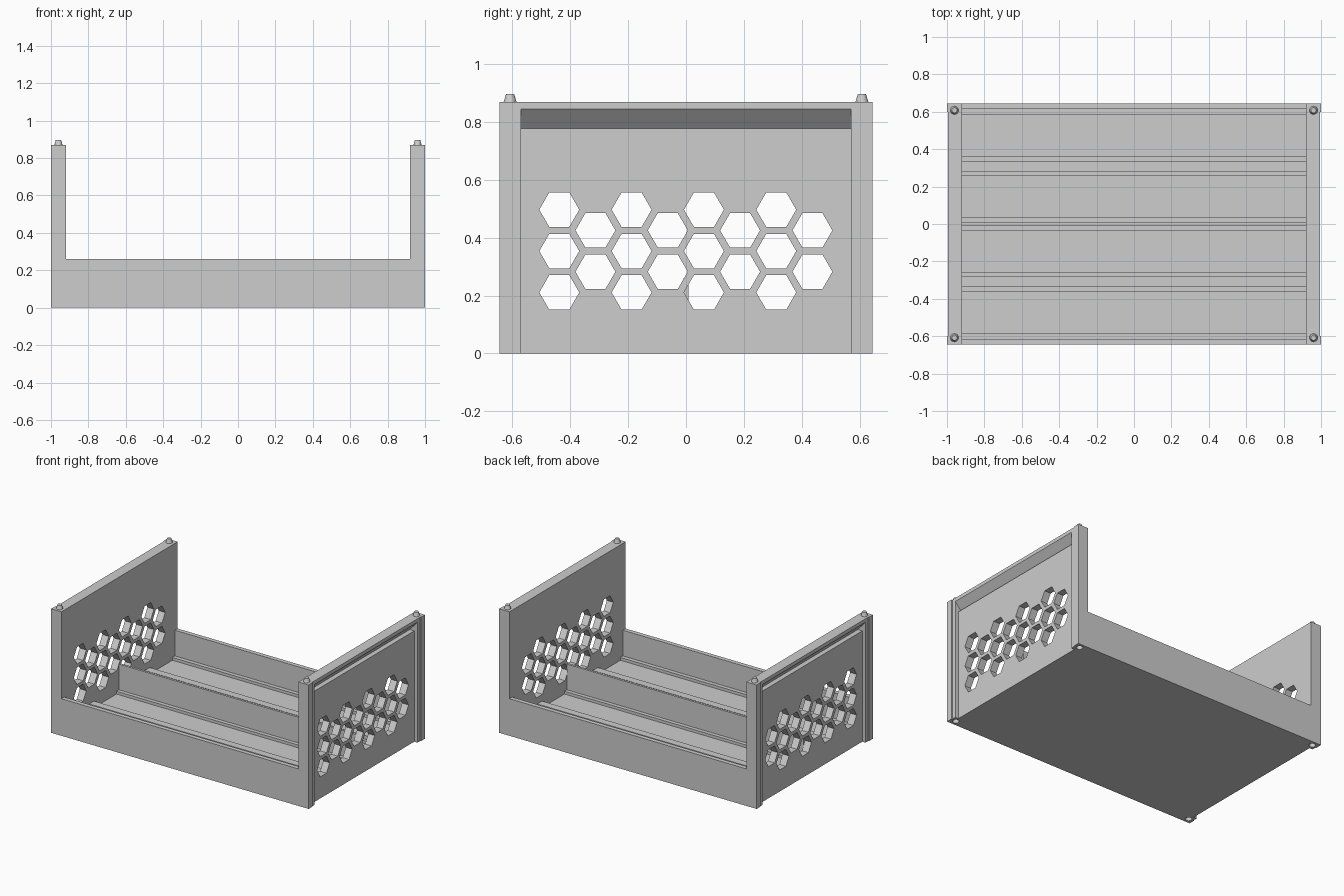
import bpy, bmesh, math
from mathutils import Vector

old = bpy.data.objects.get("Cube")
if old:
    bpy.data.objects.remove(old)

GREY = (0.61, 0.61, 0.61, 1)
mat = bpy.data.materials.new("plain grey")
mat.use_nodes = True
mat.diffuse_color = GREY
mat.node_tree.nodes["Principled BSDF"].inputs["Base Color"].default_value = GREY

X, Y, TOP = 1.0, 0.645, 0.87              # outer half sizes and post height
INNER, WALL = 0.92, 0.26                  # inside of the side walls, low wall height
FLOOR, LEDGE, RIDGE = 0.06, 0.08, 0.105   # levels of the tray bottom


def finish(name, bm):
    bmesh.ops.recalc_face_normals(bm, faces=bm.faces)
    mesh = bpy.data.meshes.new(name)
    bm.to_mesh(mesh)
    bm.free()
    obj = bpy.data.objects.new(name, mesh)
    obj.data.materials.append(mat)
    bpy.context.collection.objects.link(obj)
    return obj


def add_prism(bm, points, to3d, lo, hi):
    face = bm.faces.new([bm.verts.new(to3d(a, b, lo)) for a, b in points])
    grown = bmesh.ops.extrude_face_region(bm, geom=[face])["geom"]
    shift = Vector(to3d(0, 0, hi)) - Vector(to3d(0, 0, lo))
    bmesh.ops.translate(bm, vec=shift,
                        verts=[v for v in grown if isinstance(v, bmesh.types.BMVert)])


def along_x(a, b, t): return (t, a, b)
def along_y(a, b, t): return (a, t, b)
def along_z(a, b, t): return (a, b, t)


def prism(name, points, to3d, lo, hi):
    bm = bmesh.new()
    add_prism(bm, points, to3d, lo, hi)
    return finish(name, bm)


def rect(a0, a1, b0, b1):
    return [(a0, b0), (a1, b0), (a1, b1), (a0, b1)]


def cut(obj, cutter):
    mod = obj.modifiers.new("cut", 'BOOLEAN')
    mod.operation = 'DIFFERENCE'
    mod.solver = 'EXACT'
    mod.object = cutter
    cutter.hide_render = True
    cutter.hide_viewport = True
    cutter.hide_set(True)


def cone(name, x, y, z, r0, r1, height):
    bm = bmesh.new()
    bmesh.ops.create_cone(bm, cap_ends=True, segments=24, radius1=r0, radius2=r1, depth=height)
    bmesh.ops.translate(bm, verts=bm.verts, vec=(x, y, z + height / 2))
    for f in bm.faces:
        f.smooth = len(f.verts) == 4
    obj = finish(name, bm)
    for e in obj.data.edges:
        a, b = (obj.data.vertices[i].co.z for i in e.vertices)
        e.use_edge_sharp = abs(a - b) < height / 2
    return obj


# Honeycomb cutter: alternating columns of three and two holes
bm = bmesh.new()
hexagon = [(0.069 * math.cos(i * math.pi / 3), 0.069 * math.sin(i * math.pi / 3)) for i in range(6)]
for col in range(8):
    cy = -0.438 + col * 0.125
    for row in range(3 - col % 2):
        cz = 0.211 + 0.143 * (row + 0.5 * (col % 2))
        add_prism(bm, [(cy + a, cz + b) for a, b in hexagon], along_x, -1.2, 1.2)
honeycomb = finish("honeycomb_cutter", bm)

# Side walls: corner posts, set-back rim, recessed panel with an undercut grip
RIM, PANEL, OUT = 0.995, 0.97, 1.05
for side, s in (("left", 1), ("right", -1)):
    wall = prism(side + "_side_wall", rect(s * INNER, s * RIM, -Y, Y), along_z, 0, TOP)
    cut(wall, prism(side + "_recess_cutter", rect(s * PANEL, s * OUT, -0.1, 0.817),
                    along_y, -0.57, 0.57))
    grip = [(s * 0.935, 0.778), (s * OUT, 0.778), (s * OUT, 0.845), (s * RIM, 0.845)]
    cut(wall, prism(side + "_grip_cutter", grip, along_y, -0.57, 0.57))
    cut(wall, honeycomb)
    for end, e in (("front", -1), ("back", 1)):
        post = prism(f"{side}_{end}_post", rect(s * RIM, s * X, e * 0.6, e * Y), along_z, 0, TOP)
        px, py = s * 0.96, e * 0.608
        cone(f"{side}_{end}_pin", px, py, TOP, 0.022, 0.014, 0.027)
        cut(wall, cone(f"{side}_{end}_socket_cutter", px, py, -0.001, 0.022, 0.015, 0.034))

# Tray: half profile of channels, ledges, low ridge and walls, mirrored about the centre
half = [(0.008, WALL), (0.008, LEDGE), (0.035, LEDGE), (0.035, FLOOR),
        (0.26, FLOOR), (0.26, LEDGE), (0.282, LEDGE), (0.282, RIDGE),
        (0.335, RIDGE), (0.335, LEDGE), (0.362, LEDGE), (0.362, FLOOR),
        (0.586, FLOOR), (0.586, LEDGE), (0.614, LEDGE), (0.614, WALL),
        (Y, WALL), (Y, 0)]
profile = half + [(-y, z) for y, z in reversed(half)]
prism("tray_with_divider", profile, along_x, -INNER, INNER)
